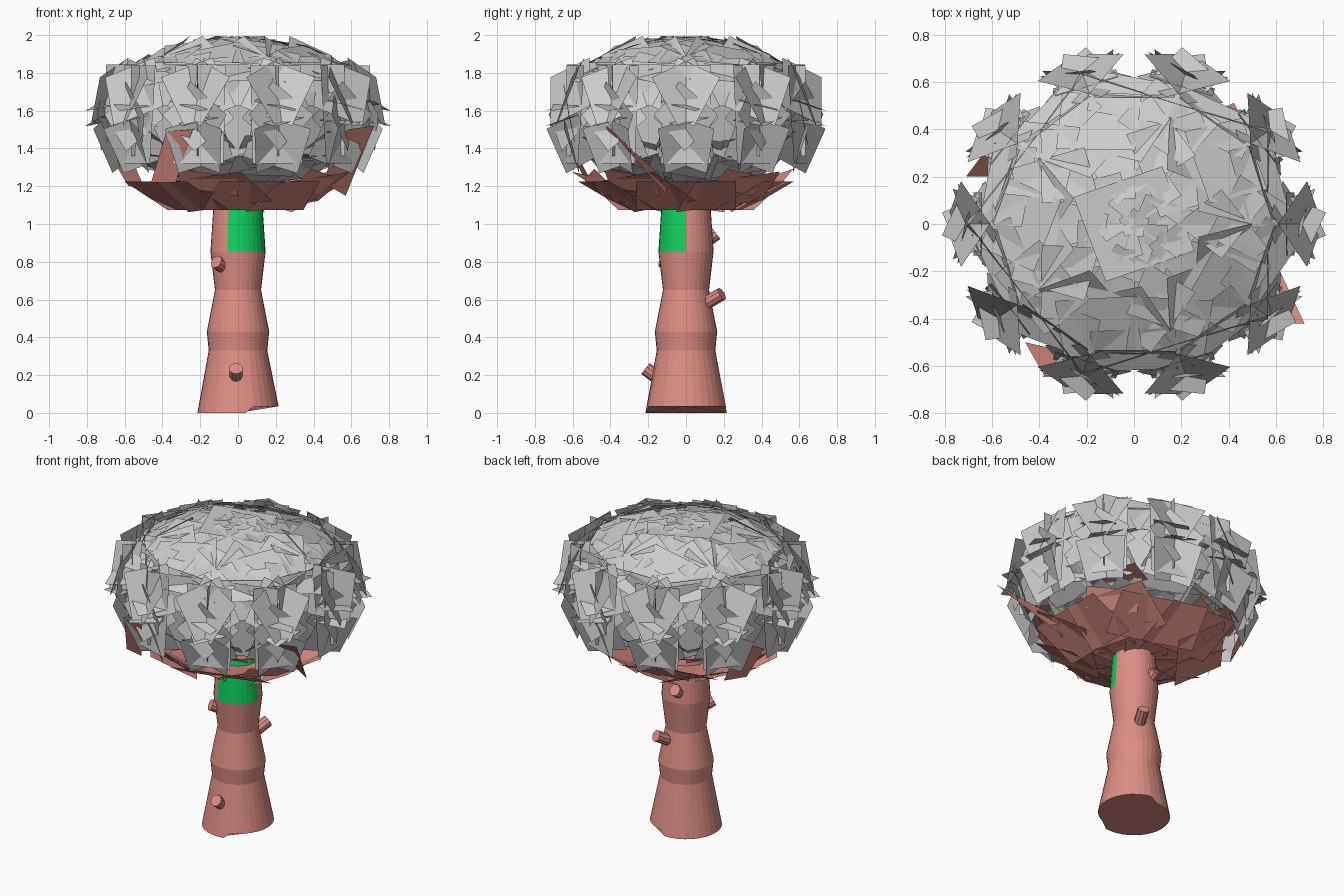
import bpy, bmesh, random
from math import sin, cos, pi, radians
from mathutils import Vector, Matrix

if "Cube" in bpy.data.objects:
    bpy.data.objects.remove(bpy.data.objects["Cube"])

random.seed(4)


def material(name, rgb):
    m = bpy.data.materials.new(name)
    m.diffuse_color = (*rgb, 1)
    m.use_nodes = True
    m.node_tree.nodes["Principled BSDF"].inputs["Base Color"].default_value = m.diffuse_color
    return m


BARK = material("bark", (0.72, 0.27, 0.23))
GREEN = material("moss", (0.005, 0.64, 0.11))


def finish(bm, name, mats=()):
    me = bpy.data.meshes.new(name)
    bm.to_mesh(me)
    bm.free()
    for m in mats:
        me.materials.append(m)
    ob = bpy.data.objects.new(name, me)
    bpy.context.collection.objects.link(ob)
    return ob


# Trunk: lathed profile with a green patch near the top
def trunk():
    bm = bmesh.new()
    profile = [(0.215, 0), (0.155, 0.33), (0.165, 0.43), (0.122, 0.65),
               (0.146, 0.855), (0.13, 1.09), (0.11, 1.2)]
    n = 32
    rings = []
    for r, z in profile:
        ring = []
        for i in range(n):
            a = 2 * pi * i / n
            lift = 0.035 if z == 0 and (i < 8 or i > 25) else 0
            ring.append(bm.verts.new((r * cos(a), r * sin(a), z + lift)))
        rings.append(ring)
    for k in range(len(rings) - 1):
        lo, hi = rings[k], rings[k + 1]
        for i in range(n):
            j = (i + 1) % n
            f = bm.faces.new((lo[i], lo[j], hi[j], hi[i]))
            f.material_index = 1 if k >= 4 and i >= 22 else 0
    bm.faces.new(rings[0][::-1])
    bm.faces.new(rings[-1])
    finish(bm, "trunk", (BARK, GREEN))


# Cut branch stubs
def stub(name, start, end):
    a, b = Vector(start), Vector(end)
    d = b - a
    bm = bmesh.new()
    rot = d.to_track_quat('Z', 'Y').to_matrix().to_4x4()
    bmesh.ops.create_cone(bm, cap_ends=True, segments=10, radius1=0.036, radius2=0.036,
                          depth=d.length, matrix=Matrix.Translation((a + b) / 2) @ rot)
    finish(bm, name, (BARK,))


trunk()
stub("stub_front", (-0.01, -0.13, 0.17), (-0.01, -0.215, 0.235))
stub("stub_left", (-0.06, -0.06, 0.76), (-0.115, -0.12, 0.80))
stub("stub_back", (0.03, 0.07, 0.56), (0.085, 0.19, 0.63))
stub("stub_back_upper", (-0.03, 0.08, 0.89), (-0.03, 0.16, 0.95))


# One flat leaf card at a cylindrical position, facing yaw / elev (degrees)
def card(bm, az, r, z, w, h, elev=0, yaw=0, spin=0, sy=0.95):
    a, f, e, s = (radians(v) for v in (az, az + yaw, elev, spin))
    nrm = Vector((cos(e) * cos(f), cos(e) * sin(f), sin(e)))
    t = Vector((-sin(f), cos(f), 0))
    b = nrm.cross(t)
    u, v = t * cos(s) + b * sin(s), b * cos(s) - t * sin(s)
    c = Vector((r * cos(a), r * sin(a), z))
    pts = [c + u * w * i + v * h * j for i, j in ((-1, -1), (1, -1), (1, 1), (-1, 1))]
    bm.faces.new([bm.verts.new((p.x, p.y * sy, min(p.z, 1.995))) for p in pts])


# Grey foliage: rings of crossed leaf cards
bm = bmesh.new()
for i in range(10):
    az = 36 * i
    for s in (-1, 1):
        card(bm, az, 0.68, 1.70, 0.15, 0.15, 22, 24 * s, 22 * s)
        card(bm, az, 0.67, 1.43, 0.15, 0.13, -18, 24 * s, 18 * s)
        card(bm, az, 0.68, 1.57, 0.14, 0.13, 12 * s, 20 * s, 40 * s)
        card(bm, az, 0.67, 1.6 + 0.04 * s, 0.11, 0.11, 74, 30 * s, 35 * s)
    card(bm, az, 0.66, 1.58, 0.14, 0.26, 4)
    card(bm, az + 18, 0.60, 1.74, 0.17, 0.12, 18, 0, random.uniform(-8, 8))
    card(bm, az + 18, 0.60, 1.50, 0.13, 0.13, -5, 0, random.uniform(-25, 25))
    card(bm, az + 18, 0.56, 1.82, 0.18, 0.11, 55, 0, random.uniform(-20, 20))
    card(bm, az, 0.62, 1.60, 0.08, 0.24, 0, 90)
    card(bm, az, 0.52, 1.36, 0.18, 0.16, -50, 0, random.uniform(-20, 20))
    card(bm, az, 0.48, 1.87, 0.17, 0.14, 62, 0, random.uniform(-35, 35))
for i in range(5):
    az = 72 * i
    card(bm, az, 0.57, 1.77, 0.41, 0.075, 5)
    card(bm, az + 36, 0.54, 1.44, 0.38, 0.08, -10)
    for s in (-1, 1):
        card(bm, az + 18 * s, 0.33, 1.92, 0.2, 0.17, 72, 10 * s, 24 * s)
        card(bm, az + 18 * s, 0.35, 1.27, 0.19, 0.16, -70, 0, 20 * s)
        card(bm, az + 20 * s, 0.40, 1.88, 0.13, 0.13, 45, 25 * s, 40 * s)
    card(bm, az + 36, 0.18, 1.95, 0.19, 0.18, 78, 0, 15)
    card(bm, az, 0.14, 1.95, 0.15, 0.15, 78, 0, 40)
card(bm, 0, 0, 1.975, 0.2, 0.2, 87, 0, 20)
finish(bm, "leaf_canopy")

# Bark coloured bowl of cards under the canopy
bm = bmesh.new()
for i in range(5):
    az = 72 * i
    card(bm, az, 0.4, 1.15, 0.28, 0.16, -62)
    card(bm, az + 36, 0.40, 1.17, 0.26, 0.17, -62, 0, 14)
    card(bm, az + 18, 0.24, 1.12, 0.2, 0.18, -76, 0, 30)
    card(bm, az + 36, 0.51, 1.22, 0.16, 0.07, -45, 0, -12)
    card(bm, az + 54, 0.20, 1.11, 0.18, 0.17, -82, 0, 10)
for az in (40, 140, 215, 320):
    card(bm, az, 0.54, 1.35, 0.17, 0.09, -82, 0, 15)

# Upward sweeping strips at the rim
strips = [
    [(0.45, -0.10, 1.22), (0.57, -0.10, 1.15), (0.72, -0.42, 1.52), (0.58, -0.42, 1.5)],
    [(-0.46, -0.50, 1.22), (-0.33, -0.53, 1.22), (-0.24, -0.66, 1.5), (-0.38, -0.64, 1.49)],
    [(-0.38, -0.64, 1.49), (-0.24, -0.66, 1.5), (-0.1, -0.5, 1.52), (-0.2, -0.45, 1.51)],
    [(-0.58, 0.2, 1.2), (-0.5, 0.32, 1.2), (-0.62, 0.32, 1.48), (-0.71, 0.2, 1.42)],
]
for quad in strips:
    bm.faces.new([bm.verts.new(p) for p in quad])
finish(bm, "canopy_underside", (BARK,))
